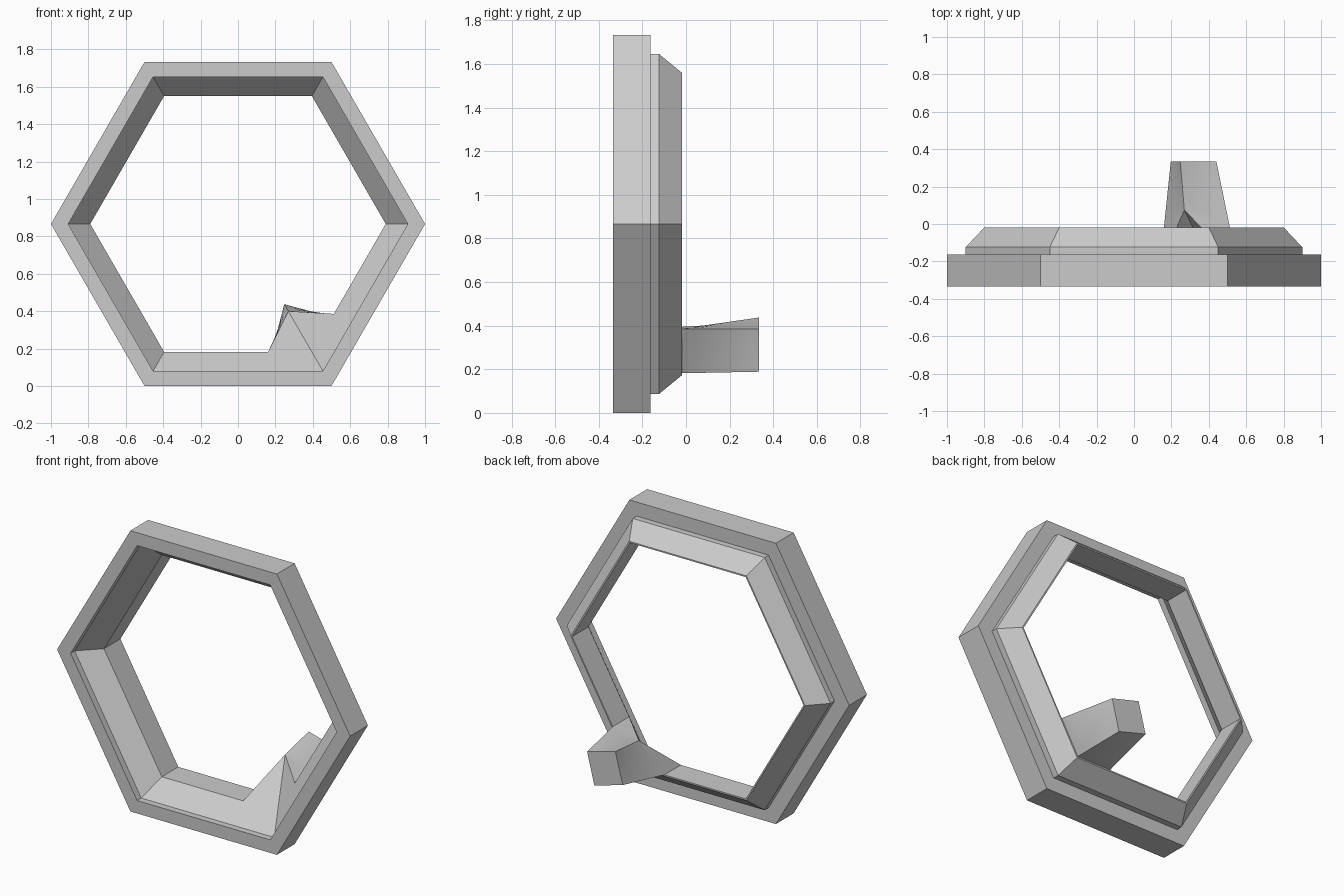
import bpy, bmesh, math
from mathutils import Vector

cube = bpy.data.objects.get("Cube")
if cube:
    bpy.data.objects.remove(cube, do_unlink=True)

MID = math.sqrt(3) / 2          # height of the hexagon centre
AXIS = math.radians(-60)        # corner that carries the spout

grey = bpy.data.materials.new("plain_grey")
grey.use_nodes = True
grey.diffuse_color = (0.6, 0.6, 0.6, 1)
grey.node_tree.nodes["Principled BSDF"].inputs["Base Color"].default_value = (0.6, 0.6, 0.6, 1)


def finish(bm, name):
    bmesh.ops.remove_doubles(bm, verts=bm.verts, dist=1e-4)
    bmesh.ops.recalc_face_normals(bm, faces=bm.faces)
    mesh = bpy.data.meshes.new(name)
    bm.to_mesh(mesh)
    bm.free()
    mesh.materials.append(grey)
    obj = bpy.data.objects.new(name, mesh)
    bpy.context.collection.objects.link(obj)
    return obj


# Hexagonal frame: one closed (radius, depth) section carried round six corners
section = [(1, -0.335), (1, -0.162), (0.9, -0.162), (0.9, -0.124), (0.8, -0.018),
           (0.79, -0.018), (0.79, -0.178), (0.908, -0.295), (0.908, -0.335)]
bm = bmesh.new()
rings = []
for i in range(6):
    a = i * math.pi / 3
    rings.append([bm.verts.new((r * math.cos(a), y, MID + r * math.sin(a))) for r, y in section])
for i in range(6):
    here, after = rings[i], rings[(i + 1) % 6]
    for j in range(len(section)):
        k = (j + 1) % len(section)
        bm.faces.new((here[j], here[k], after[k], after[j]))
finish(bm, "hexagonal_frame")


# Pouring spout: points given as distance along the corner axis, sideways and depth
def point(along, side, depth):
    c, s = math.cos(AXIS), math.sin(AXIS)
    return Vector((along * c - side * s, depth, MID + along * s + side * c))


def patch(bm, a, b, c, d, n=6):
    """Bilinear patch; a repeated corner makes a triangle."""
    grid = [[bm.verts.new(a.lerp(b, u / n).lerp(d.lerp(c, u / n), v / n))
             for u in range(n + 1)] for v in range(n + 1)]
    for v in range(n):
        for u in range(n):
            bm.faces.new((grid[v][u], grid[v][u + 1], grid[v + 1][u + 1], grid[v + 1][u]))


bm = bmesh.new()
valley_top = point(0.538, 0, 0.075)
peak = point(0.495, 0, 0.335)
corner_front = point(0.79, 0, -0.178)
corner_back = point(0.79, 0, -0.018)
corner_end = point(0.782, 0, 0.335)
for side in (-1, 1):
    wall_front = point(0.6725, side * 0.2035, -0.178)
    wall_back = point(0.6725, side * 0.2035, -0.018)
    wall_end = point(0.637, side * 0.1405, 0.335)
    patch(bm, corner_front, wall_front, valley_top, valley_top)     # sloping floor
    patch(bm, wall_front, wall_back, valley_top, valley_top)        # lip
    patch(bm, wall_back, wall_end, peak, valley_top)                # twisted roof
    patch(bm, corner_back, corner_end, wall_end, wall_back)         # underside
    patch(bm, corner_front, corner_back, wall_back, wall_front)     # seat on frame
    patch(bm, corner_end, wall_end, peak, peak)                     # end cap
spout = finish(bm, "corner_spout")

bpy.ops.object.select_all(action='DESELECT')
spout.select_set(True)
bpy.context.view_layer.objects.active = spout
bpy.ops.object.shade_smooth_by_angle(angle=math.radians(20))
